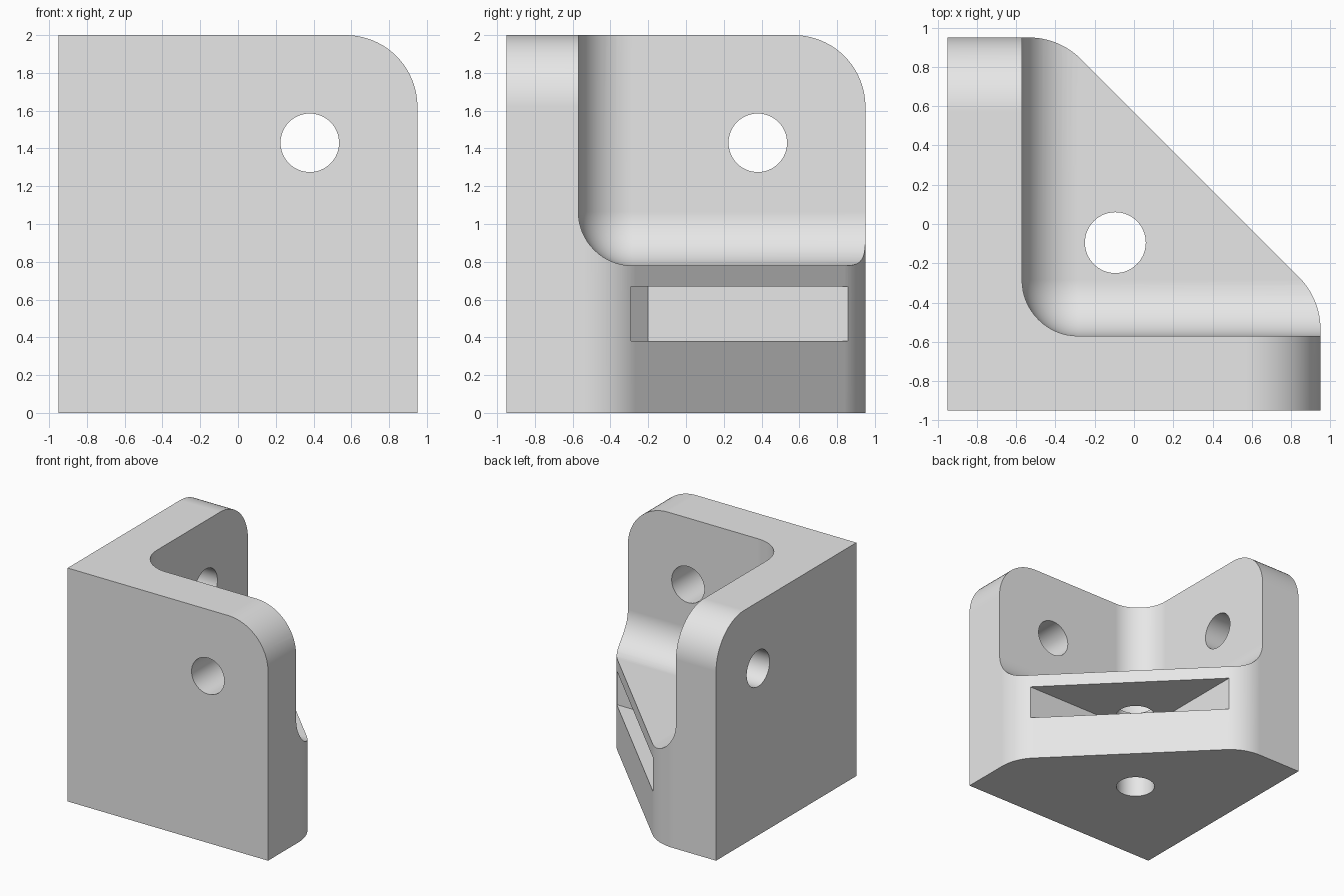
import bpy, bmesh, math
from mathutils import Vector

if "Cube" in bpy.data.objects:
    bpy.data.objects.remove(bpy.data.objects["Cube"], do_unlink=True)

HALF, TOP, WALL, FLOOR = 0.95, 2.0, -0.57, 0.78
ROUND, FILLET, HOLE = 0.38, 0.285, 0.155


def rounded(corners, steps=20):
    """Outline from (u, v, radius) corners, with an arc at each nonzero radius."""
    out = []
    for i, (u, v, r) in enumerate(corners):
        p = Vector((u, v))
        if r == 0:
            out.append(p)
            continue
        a = (Vector(corners[i - 1][:2]) - p).normalized()
        b = (Vector(corners[(i + 1) % len(corners)][:2]) - p).normalized()
        half = a.angle(b) / 2
        c = p + (a + b).normalized() * (r / math.sin(half))
        start = p + a * (r / math.tan(half)) - c
        end = p + b * (r / math.tan(half)) - c
        sweep = math.pi - 2 * half
        for k in range(steps + 1):
            t = k / steps
            out.append(c + (start * math.sin((1 - t) * sweep)
                            + end * math.sin(t * sweep)) / math.sin(sweep))
    return out


def circle(u, v, r, n=64):
    return [Vector((u + r * math.cos(2 * math.pi * k / n),
                    v + r * math.sin(2 * math.pi * k / n))) for k in range(n)]


def finish(name, bm):
    bmesh.ops.recalc_face_normals(bm, faces=bm.faces)
    mesh = bpy.data.meshes.new(name)
    bm.to_mesh(mesh)
    bm.free()
    obj = bpy.data.objects.new(name, mesh)
    bpy.context.collection.objects.link(obj)
    return obj


def prism(name, outline, axis, low, high):
    """Extrude an outline along the x, y or z axis."""
    place = {"x": lambda u, v, w: (w, u, v),
             "y": lambda u, v, w: (u, w, v),
             "z": lambda u, v, w: (u, v, w)}[axis]
    bm = bmesh.new()
    face = bm.faces.new([bm.verts.new(place(p.x, p.y, low)) for p in outline])
    ext = bmesh.ops.extrude_face_region(bm, geom=[face])
    moved = [g for g in ext["geom"] if isinstance(g, bmesh.types.BMVert)]
    bmesh.ops.translate(bm, verts=moved, vec=place(0, 0, high - low))
    return finish(name, bm)


def combine(target, cutter, operation):
    cutter.hide_render = True
    mod = target.modifiers.new(cutter.name, "BOOLEAN")
    mod.operation, mod.object, mod.solver = operation, cutter, "EXACT"
    bpy.context.view_layer.objects.active = target
    bpy.ops.object.modifier_apply(modifier=mod.name)
    bpy.data.objects.remove(cutter, do_unlink=True)


# Body footprint with the cut-off diagonal corner
bracket = prism("corner_bracket", rounded([
    (-HALF, -HALF, 0), (HALF, -HALF, 0), (HALF, -ROUND, ROUND),
    (-ROUND, HALF, ROUND), (-HALF, HALF, 0)]), "z", 0, TOP)

# Rounded upper corners on both walls
wall_shape = rounded([(-2, -1, 0), (HALF, -1, 0), (HALF, TOP, ROUND), (-2, TOP, 0)])
for axis in "xy":
    combine(bracket, prism("wall_outline", wall_shape, axis, -3, 3), "INTERSECT")

# Inner recess with filleted edges where walls and floor meet
bm = bmesh.new()
bmesh.ops.create_cube(bm, size=3)
bmesh.ops.translate(bm, verts=bm.verts, vec=(WALL + 1.5, WALL + 1.5, FLOOR + 1.5))
inner = min(bm.verts, key=lambda v: sum(v.co))
bmesh.ops.bevel(bm, geom=list(inner.link_edges), offset=FILLET, segments=16,
                profile=0.5, affect="EDGES")
combine(bracket, finish("recess", bm), "DIFFERENCE")

# Triangular nut slot opening through the diagonal face
slot = rounded([(-0.2, -0.29, 0), (2, -0.29, 0), (2, 2, 0), (-0.29, 2, 0), (-0.29, -0.2, 0)])
combine(bracket, prism("slot", slot, "z", 0.38, 0.67), "DIFFERENCE")

# Bolt holes through the floor and both walls
combine(bracket, prism("floor_hole", circle(-0.095, -0.095, HOLE), "z", -1, 1.5), "DIFFERENCE")
for axis in "xy":
    combine(bracket, prism("wall_hole", circle(0.38, 1.43, HOLE), axis, -2, 0), "DIFFERENCE")

# Material and shading
grey = bpy.data.materials.new("light_grey")
grey.use_nodes = True
colour = (0.8, 0.8, 0.8, 1)
grey.diffuse_color = colour
grey.node_tree.nodes["Principled BSDF"].inputs["Base Color"].default_value = colour
bracket.data.materials.clear()
bracket.data.materials.append(grey)
for poly in bracket.data.polygons:
    poly.material_index = 0

bpy.ops.object.select_all(action="DESELECT")
bracket.select_set(True)
bpy.context.view_layer.objects.active = bracket
bpy.ops.object.shade_smooth_by_angle(angle=math.radians(30))
weighted = bracket.modifiers.new("weighted_normals", "WEIGHTED_NORMAL")
weighted.keep_sharp = True
